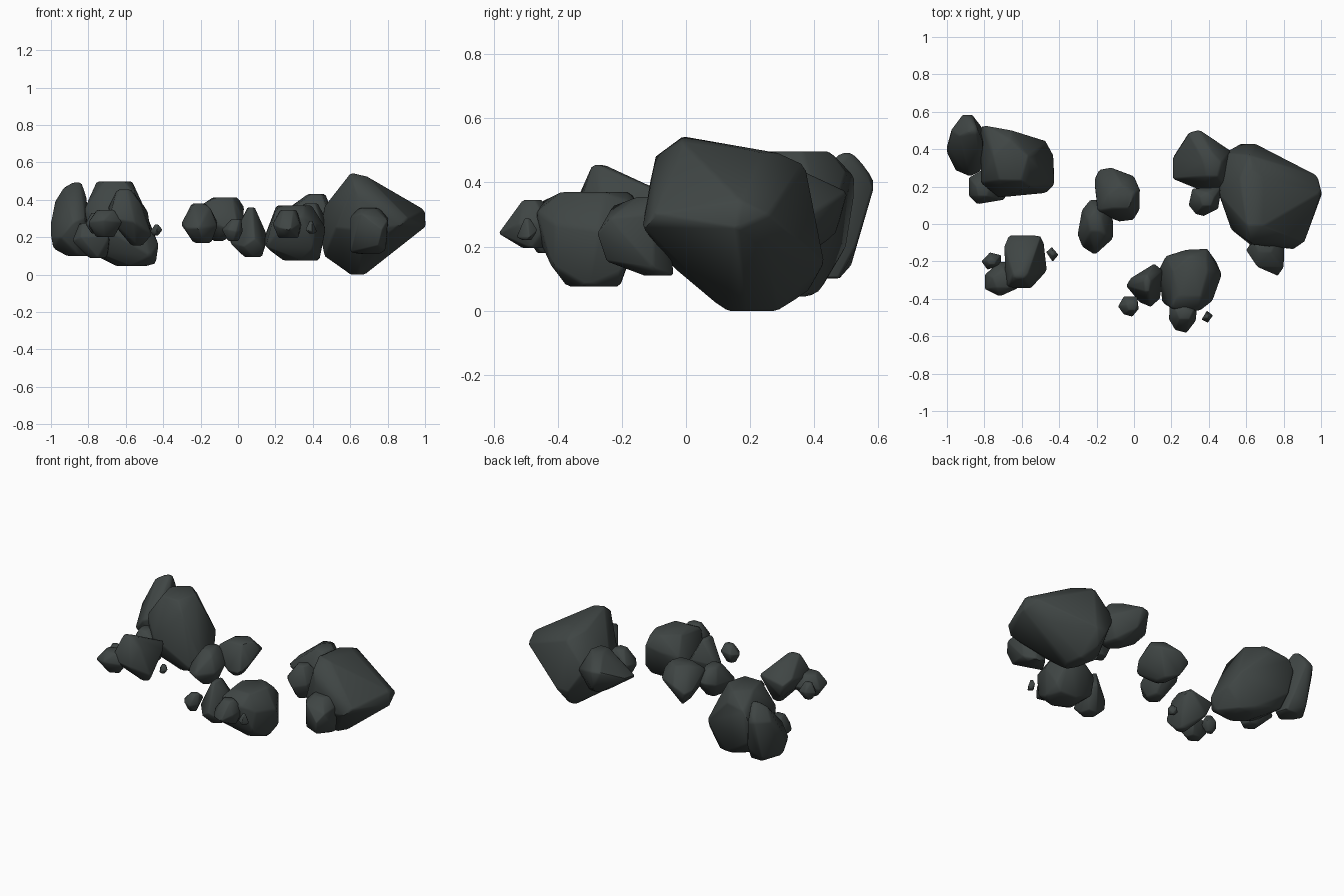
import bpy, bmesh, math

stone = bpy.data.materials.new("dark grey stone")
stone.diffuse_color = (0.05, 0.06, 0.058, 1)


def rock(name, outline, top, bottom, bevel=0.009):
    """Convex boulder: widest outline (x, y, z) plus a small oval cap
    (x, y, z, rx, ry) above and below; the hull is lightly chamfered."""
    pts = list(outline)
    for k, (x, y, z, rx, ry) in enumerate((top, bottom)):
        for i in range(5):
            a = math.tau * (i + 0.5 * k) / 5 + 0.3
            pts.append((x + rx * math.cos(a), y + ry * math.sin(a), z))
    bm = bmesh.new()
    for p in pts:
        bm.verts.new(p)
    res = bmesh.ops.convex_hull(bm, input=bm.verts[:])
    junk = {g for g in res["geom_interior"] + res["geom_unused"]
            if isinstance(g, bmesh.types.BMVert) and g.is_valid}
    bmesh.ops.delete(bm, geom=list(junk), context='VERTS')
    bmesh.ops.dissolve_limit(bm, angle_limit=math.radians(4),
                             verts=bm.verts[:], edges=bm.edges[:])
    bmesh.ops.recalc_face_normals(bm, faces=bm.faces[:])
    me = bpy.data.meshes.new(name)
    bm.to_mesh(me)
    bm.free()
    me.materials.append(stone)
    ob = bpy.data.objects.new(name, me)
    bpy.context.collection.objects.link(ob)
    mod = ob.modifiers.new("chamfer", 'BEVEL')
    mod.width, mod.segments = bevel, 1
    mod.limit_method, mod.angle_limit = 'ANGLE', math.radians(20)
    bpy.ops.object.select_all(action='DESELECT')
    ob.select_set(True)
    bpy.context.view_layer.objects.active = ob
    bpy.ops.object.modifier_apply(modifier=mod.name)
    bpy.ops.object.shade_smooth_by_angle(angle=math.radians(45))
    return ob


# Right cluster: largest boulder and three neighbours
rock("right_boulder",
     [(.48, .38, .3), (.57, .43, .15), (.65, .43, .15), (.98, .26, .3),
      (1, .17, .345), (1.005, .16, .255), (.91, -.10, .3), (.86, -.135, .26),
      (.62, -.11, .24), (.64, -.11, .41), (.52, -.03, .25), (.44, .2, .2),
      (.46, .15, .36), (.605, -.01, .545), (.69, -.01, .525),
      (.62, -.095, .485), (.6, .38, .06), (.46, .2, .1), (.66, -.035, .13),
      (.62, .37, .455), (.78, .12, .1), (.82, .26, .13)],
     (.63, .22, .492, .07, .07), (.64, .21, 0, .04, .09))
rock("right_back_rock",
     [(.2, .24, .28), (.2, .35, .3), (.29, .49, .37), (.35, .505, .37),
      (.36, .47, .24), (.52, .39, .3), (.5, .18, .28), (.36, .175, .27)],
     (.42, .31, .43, .05, .07), (.42, .31, .17, .06, .07))
rock("right_small_rock",
     [(.29, .10, .28), (.31, .19, .3), (.47, .2, .3), (.45, .08, .27),
      (.37, .04, .25), (.33, .05, .29)],
     (.39, .13, .38, .04, .04), (.39, .13, .17, .05, .05), .006)
rock("right_front_rock",
     [(.6, -.14, .12), (.6, -.14, .31), (.66, -.23, .325), (.77, -.278, .24),
      (.8, -.235, .29), (.805, -.1, .3), (.79, -.1, .13), (.75, -.25, .155)],
     (.70, -.11, .355, .06, .05), (.70, -.08, .11, .06, .05))

# Front cluster: rounded boulder, side rocks and a pebble
rock("front_boulder",
     [(.13, -.25, .17), (.17, -.17, .25), (.28, -.135, .27),
      (.39, -.13, .29), (.47, -.27, .25), (.42, -.41, .27),
      (.35, -.465, .31), (.24, -.47, .25), (.15, -.42, .15),
      (.2, -.45, .34), (.40, -.42, .14), (.17, -.2, .13),
      (.39, -.18, .345), (.44, -.2, .12)],
     (.30, -.29, .37, .10, .12), (.34, -.28, .075, .10, .09))
rock("front_left_rock",
     [(-.045, -.33, .17), (-.02, -.29, .2), (.11, -.21, .24),
      (.16, -.25, .2), (.14, -.40, .14), (.09, -.445, .19),
      (.03, -.42, .15)],
     (.07, -.32, .36, .02, .05), (.08, -.33, .095, .05, .05), .006)
rock("front_left_stone",
     [(-.087, -.44, .24), (-.055, -.385, .25), (.017, -.385, .26),
      (.025, -.455, .23), (-.01, -.497, .23), (-.055, -.485, .24)],
     (-.01, -.44, .295, .03, .025), (-.025, -.44, .18, .03, .025), .004)
rock("front_stone",
     [(.185, -.51, .27), (.19, -.42, .28), (.34, -.43, .27),
      (.33, -.52, .27), (.28, -.585, .24), (.22, -.57, .25)],
     (.27, -.48, .345, .045, .035), (.27, -.47, .195, .055, .04), .005)
rock("front_pebble",
     [(.36, -.512, .24), (.39, -.463, .25), (.423, -.488, .23),
      (.395, -.528, .23)],
     (.39, -.495, .287, .008, .01), (.395, -.495, .22, .015, .015), .002)

# Middle pair
rock("middle_rock",
     [(-.215, .24, .29), (-.19, .292, .28), (-.12, .305, .32),
      (0, .26, .33), (.035, .18, .36), (.035, .08, .30), (.01, .17, .40),
      (0, .02, .25), (-.08, .01, .25), (-.18, .06, .29), (-.195, .07, .375),
      (-.15, .25, .19)],
     (-.07, .14, .413, .07, .07), (-.10, .15, .18, .03, .05))
rock("middle_front_rock",
     [(-.305, -.06, .27), (-.28, .08, .28), (-.235, .135, .3),
      (-.15, .13, .3), (-.11, .02, .28), (-.11, -.08, .26),
      (-.21, -.17, .25), (-.28, -.125, .25), (-.15, -.06, .36)],
     (-.21, .01, .38, .04, .06), (-.19, -.03, .17, .05, .06))

# Back left cluster: boulder, upright slab and a low rock
rock("left_boulder",
     [(-.82, .525, .35), (-.79, .525, .42), (-.47, .445, .25),
      (-.43, .37, .17), (-.425, .21, .16), (-.47, .165, .10),
      (-.44, .24, .06), (-.72, .14, .25), (-.82, .22, .35),
      (-.79, .44, .115), (-.55, .2, .43), (-.52, .38, .4), (-.78, .2, .13),
      (-.60, .42, .065), (-.80, .5, .2), (-.65, .5, .43)],
     (-.66, .33, .497, .10, .12), (-.57, .31, .045, .08, .09))
rock("left_slab",
     [(-1, .38, .2), (-1, .42, .3), (-.98, .5, .39), (-.915, .587, .40),
      (-.865, .587, .39), (-.82, .53, .2), (-.81, .44, .42),
      (-.82, .28, .3), (-.88, .25, .28), (-.95, .28, .2), (-.99, .4, .14),
      (-.92, .515, .14), (-.93, .47, .47), (-.87, .56, .45)],
     (-.86, .50, .492, .025, .02), (-.85, .42, .10, .07, .07))
rock("left_low_rock",
     [(-.885, .25, .18), (-.885, .15, .18), (-.84, .105, .2),
      (-.69, .13, .2), (-.68, .22, .18), (-.80, .3, .2)],
     (-.81, .19, .275, .04, .05), (-.75, .19, .09, .05, .05), .006)

# Front left cluster: jagged rock, side stones and a pebble
rock("left_front_rock",
     [(-.695, -.12, .36), (-.67, -.06, .33), (-.50, -.06, .365),
      (-.48, -.1, .33), (-.463, -.25, .21), (-.55, -.345, .28),
      (-.69, -.345, .30), (-.67, -.33, .37), (-.52, -.27, .38),
      (-.64, -.085, .24)],
     (-.61, -.275, .455, .04, .02), (-.54, -.20, .155, .03, .03))
rock("left_front_stone",
     [(-.80, -.27, .26), (-.80, -.35, .28), (-.72, -.39, .29),
      (-.62, -.345, .28), (-.64, -.2, .27), (-.72, -.2, .28)],
     (-.70, -.30, .345, .06, .05), (-.71, -.29, .2, .05, .04), .006)
rock("left_side_stone",
     [(-.817, -.2, .27), (-.77, -.15, .28), (-.71, -.165, .27),
      (-.71, -.22, .27), (-.785, -.245, .26)],
     (-.76, -.2, .33, .025, .02), (-.76, -.2, .22, .025, .02), .004)
rock("left_pebble",
     [(-.47, -.15, .23), (-.44, -.122, .24), (-.403, -.165, .24),
      (-.435, -.203, .23)],
     (-.435, -.16, .267, .01, .01), (-.44, -.16, .21, .015, .015), .002)
